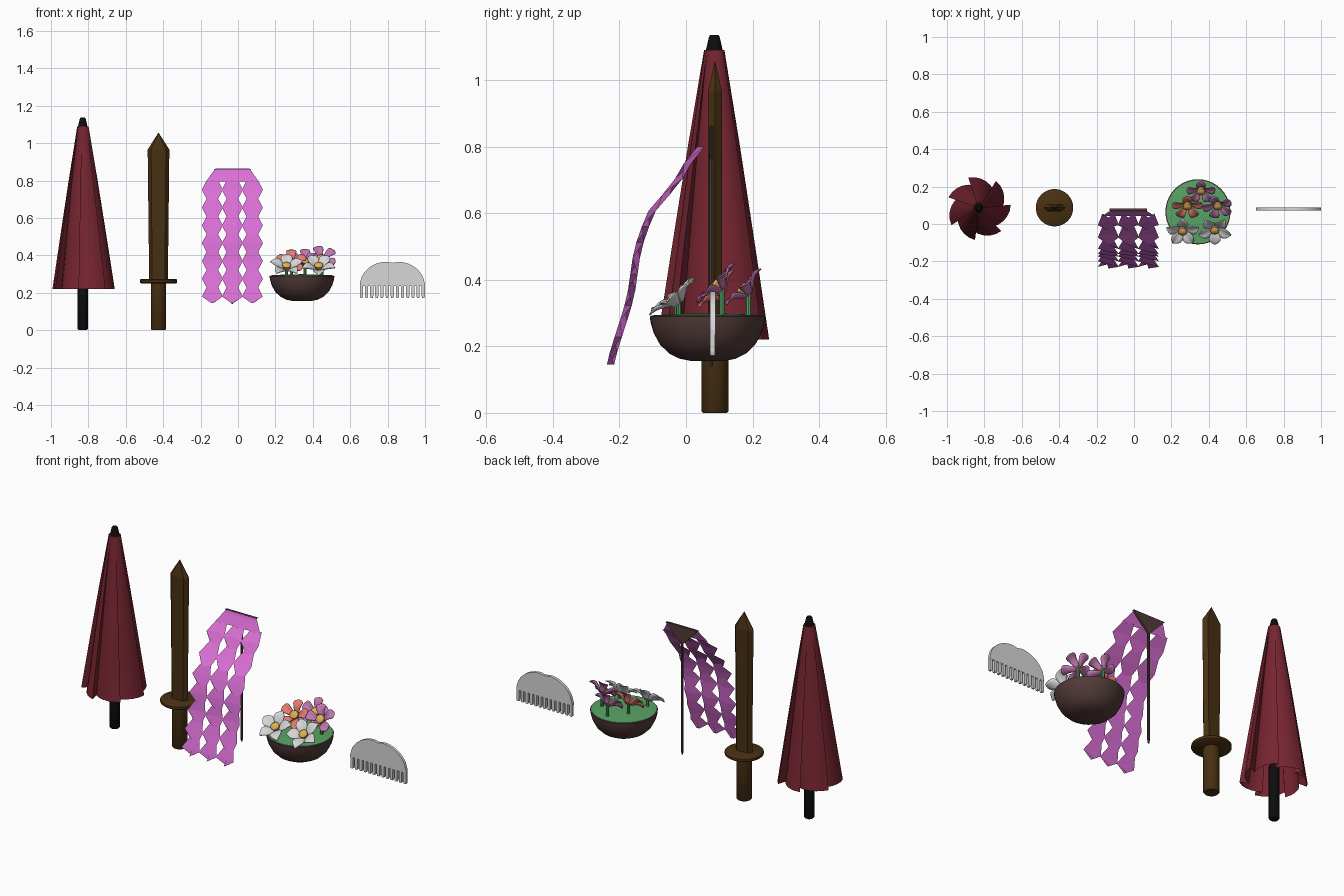
import bpy, bmesh, math
from mathutils import Matrix, Vector

if "Cube" in bpy.data.objects:
    bpy.data.objects.remove(bpy.data.objects["Cube"])


def mat(name, r, g, b):
    m = bpy.data.materials.new(name)
    m.diffuse_color = (r, g, b, 1)
    m.use_nodes = True
    m.node_tree.nodes["Principled BSDF"].inputs["Base Color"].default_value = m.diffuse_color
    return m


RED = mat("umbrella red", .18, .018, .03)
BLACK = mat("black", .004, .004, .004)
WOOD = mat("sword wood", .065, .03, .006)
PINK = mat("orchid pink", .70, .16, .67)
BROWN = mat("bowl brown", .085, .045, .04)
GREEN = mat("moss green", .10, .37, .13)
WHITE = mat("pale white", .68, .68, .68)
SALMON = mat("salmon", .78, .20, .17)
MAUVE = mat("mauve", .52, .18, .42)
YELLOW = mat("flower yellow", .75, .42, .09)


def make(name, verts, faces, material, smooth=None, matrix=None):
    me = bpy.data.meshes.new(name)
    me.from_pydata([tuple(v) for v in verts], [], faces)
    if matrix:
        me.transform(matrix)
    me.materials.append(material)
    ob = bpy.data.objects.new(name, me)
    bpy.context.collection.objects.link(ob)
    if smooth:
        bpy.ops.object.select_all(action='DESELECT')
        ob.select_set(True)
        bpy.context.view_layer.objects.active = ob
        bpy.ops.object.shade_smooth_by_angle(angle=math.radians(smooth))
    return ob


def loft(name, rings, material, smooth=None, caps=(True, True), matrix=None):
    """Join closed rings of equal length, bottom to top."""
    n = len(rings[0])
    verts = [v for r in rings for v in r]
    faces = [(i * n + j, i * n + (j + 1) % n, (i + 1) * n + (j + 1) % n, (i + 1) * n + j)
             for i in range(len(rings) - 1) for j in range(n)]
    if caps[0]:
        faces.append(tuple(reversed(range(n))))
    if caps[1]:
        faces.append(tuple(range(len(verts) - n, len(verts))))
    return make(name, verts, faces, material, smooth, matrix)


def lathe(name, profile, x, y, material, n=24, smooth=40):
    rings = [[(x + r * math.cos(2 * math.pi * j / n), y + r * math.sin(2 * math.pi * j / n), z)
              for j in range(n)] for r, z in profile]
    return loft(name, rings, material, smooth)


# --- closed umbrella: swirling pleated canopy, handle and tip
UX, UY, FOLDS, STEP = -.83, .085, 7, 6


def canopy_ring(z, r, depth):
    ring = []
    for i in range(FOLDS * STEP):
        s = (i % STEP) / (STEP - 1)
        a = 2 * math.pi * (i // STEP + s * 1.12) / FOLDS
        rr = r * (1 - depth * (1 - s) ** 1.3)
        ring.append((UX + rr * math.cos(a), UY + rr * math.sin(a), z))
    return ring


loft("umbrella_canopy", [canopy_ring(.22, .172, .27), canopy_ring(.5, .128, .25),
                         canopy_ring(.8, .08, .2), canopy_ring(1.09, .031, .08)],
     RED, 35, caps=(False, True))
lathe("umbrella_handle", [(.022, 0), (.027, .006), (.027, .3), (.012, .32), (.012, 1.08)], UX, UY, BLACK, 16)
lathe("umbrella_tip", [(.026, 1.085), (.024, 1.095), (.016, 1.13), (.012, 1.136)], UX, UY, BLACK, 16)

# --- wooden sword
SX, SY = -.425, .087
lathe("sword_grip", [(.036, 0), (.041, .006), (.041, .255)], SX, SY, WOOD)
lathe("sword_guard", [(.094, .25), (.1, .255), (.1, .268), (.094, .273)], SX, SY, WOOD, 32)


def blade_ring(z, w, t):
    pts = [(w, 0), (.68 * w, t), (-.68 * w, t), (-w, 0), (-.68 * w, -t), (.68 * w, -t)]
    return [(SX + px, SY + py, z) for px, py in pts]


loft("sword_blade", [blade_ring(.27, .05, .021), blade_ring(.965, .058, .021),
                     blade_ring(1.055, .001, .001)], WOOD)

# --- folded paper hair ornament hanging from a pin
OX = -.03
CURVE = [(.87, .072), (.80, .045), (.75, .005), (.69, -.03), (.60, -.108), (.49, -.146),
         (.37, -.163), (.31, -.177), (.19, -.216), (.14, -.228)]


def curve_y(z):
    for (z0, y0), (z1, y1) in zip(CURVE, CURVE[1:]):
        if z >= z1:
            return y0 + (y1 - y0) * (z0 - z) / (z0 - z1)
    return CURVE[-1][1]


rows = [(.80, .032, 1)]
for k in range(7):
    tip = .75 - .095 * k
    rows += [(tip, .056, -1), (tip - .0475, .031, 1)]
rows[-1] = (.145, .006, 1)
for name, cx in (("left", -.107), ("middle", 0), ("right", .107)):
    verts, faces = [], []
    for z, w, s in rows:
        y = curve_y(z)
        verts += [(OX + cx - w, y + s * .011, z), (OX + cx, y - s * .011, z), (OX + cx + w, y + s * .011, z)]
    for i in range(len(rows) - 1):
        for j in (0, 1):
            a = i * 3 + j
            faces.append((a, a + 3, a + 4, a + 1))
    make("paper_strip_" + name, verts, faces, PINK)
# top panel joining the strips
panel = [(-.09, .072, .865), (.09, .072, .865), (.105, .066, .845), (.14, .042, .795),
         (-.14, .042, .795), (-.105, .066, .845)]
make("paper_top_panel", [(OX + x, y, z) for x, y, z in panel],
     [(0, 5, 2, 1), (5, 4, 3, 2)], PINK)
# wedge-shaped pin head and pin
loft("pin_head", [[(OX + s * w, y, z) for s, y in ((-1, .07), (1, .07), (1, .082), (-1, .082))]
                  for w, z in ((.006, .765), (.1, .862))], BROWN)
lathe("hair_pin", [(.004, .14), (.007, .16), (.007, .78)], OX, .076, BROWN, 8)

# --- bowl with moss and flowers
BX, BY = .342, .065
lathe("bowl", [(.05, .156), (.085, .163), (.115, .178), (.143, .205), (.162, .24), (.171, .27),
               (.174, .29), (.167, .291)], BX, BY, BROWN, 40, 50)
lathe("moss", [(.168, .28), (.168, .293), (.1, .297), (.01, .299)], BX, BY, GREEN, 40)


def flower(name, loc, tilt, turn, radius, width, material, pointed):
    """Five cupped petals round a yellow heart, leaning towards the front."""
    base = Matrix.Translation(loc) @ Matrix.Rotation(math.radians(tilt), 4, 'X')
    verts, faces, n, m = [], [], 8, 5
    for p in range(5):
        rot = Matrix.Rotation(2 * math.pi * p / 5 + math.radians(turn), 4, 'Z')
        start = len(verts)
        for i in range(n):
            t = i / (n - 1)
            if pointed:
                w = width * (.35 + .65 * math.sin(math.pi * min(t / 1.1, 1))) * (1 - t ** 4 * .9)
            else:
                w = width * (.3 + .7 * t) * math.sqrt(max(.03, 1 - max(0, (t - .6) / .4) ** 2))
            for j in range(m):
                u = j / (m - 1) * 2 - 1
                lift = .028 * math.sin(t * 1.9) + .010 * u * u * math.sin(math.pi * t)
                verts.append(rot @ Vector((.012 + t * (radius - .012), u * w, lift)))
        for i in range(n - 1):
            for j in range(m - 1):
                a = start + i * m + j
                faces.append((a, a + m, a + m + 1, a + 1))
    ob = make(name + "_petals", verts, faces, material, 60, base)
    sol = ob.modifiers.new("thickness", 'SOLIDIFY')
    sol.thickness = .004
    # heart and stem
    ring = lambda r, z: [(r * math.cos(a * math.pi / 6), r * math.sin(a * math.pi / 6), z) for a in range(12)]
    loft(name + "_heart", [ring(.012, -.004), ring(.022, .012), ring(.024, .024), ring(.014, .033)],
         YELLOW, 50, matrix=base)
    lathe(name + "_stem", [(.008, .285), (.008, loc[2])], loc[0], loc[1], GREEN, 8)


flower("white_flower_left", (.26, -.028, .33), 38, 18, .092, .032, WHITE, True)
flower("white_flower_right", (.432, -.022, .33), 38, 54, .092, .032, WHITE, True)
flower("salmon_flower", (.285, .108, .352), 46, 18, .084, .034, SALMON, False)
flower("mauve_flower_right", (.448, .108, .372), 46, 36, .084, .034, MAUVE, False)
flower("mauve_flower_back", (.358, .188, .358), 46, 18, .080, .033, MAUVE, False)

# --- comb: arched back with a shallow dip, and a row of teeth
CX, CY, HALF = .825, .08, .174
arch = []
for i in range(33):
    u = -1 + i / 16
    z = .25 + .117 * (1 - abs(u) ** 2.6) ** .62 - .007 * math.exp(-(u / .12) ** 2)
    arch.append((CX + u * HALF, z))
arch += [(CX + HALF, .235), (CX - HALF, .235)]
arch = arch[::-1]
loft("comb_back", [[(x, CY + s, z) for x, z in arch] for s in (.008, -.008)], WHITE)
TEETH = 13
for i in range(TEETH):
    tw = .0085
    x = CX - HALF + tw + i * (2 * HALF - 2 * tw) / (TEETH - 1)
    loft("comb_tooth_%02d" % (i + 1),
         [[(x + a * w, CY + b * .0075, z) for a, b in ((-1, -1), (1, -1), (1, 1), (-1, 1))]
          for z, w in ((.172, .0055), (.182, tw), (.24, tw))], WHITE)

# consistent outward normals on the closed parts
for ob in bpy.data.objects:
    if ob.type == 'MESH' and not ob.name.startswith("paper") and "petals" not in ob.name:
        bm = bmesh.new()
        bm.from_mesh(ob.data)
        bmesh.ops.recalc_face_normals(bm, faces=bm.faces)
        bm.to_mesh(ob.data)
        bm.free()
